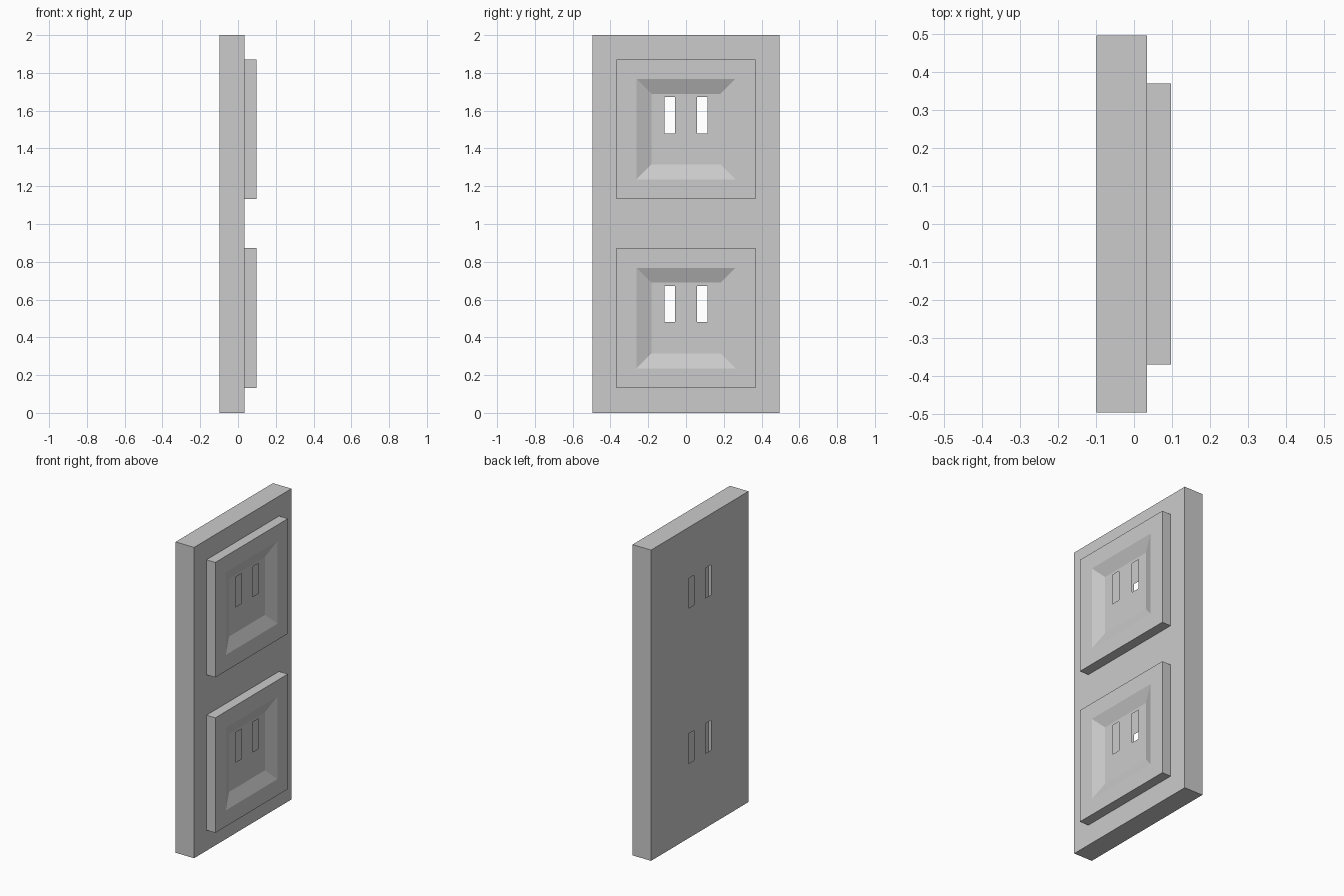
import bpy, bmesh

if "Cube" in bpy.data.objects:
    bpy.data.objects.remove(bpy.data.objects["Cube"])

SLOT_Y = (0.058, 0.115)          # slot edges either side of the centre
SLOT_Z = (0.48, 0.672)           # slot height within each 1-unit half
SLOTS = [(SLOT_Y[0], SLOT_Y[1]), (-SLOT_Y[1], -SLOT_Y[0])]


def pierced_sheet(bm, x, y0, y1, z0, z1, holes, front=True):
    """Flat sheet facing +x or -x, with rectangular holes left open."""
    ys = sorted({y0, y1, *[v for h in holes for v in h[:2]]})
    zs = sorted({z0, z1, *[v for h in holes for v in h[2:]]})
    for a, b in zip(ys, ys[1:]):
        for c, d in zip(zs, zs[1:]):
            my, mz = (a + b) / 2, (c + d) / 2
            if any(h[0] < my < h[1] and h[2] < mz < h[3] for h in holes):
                continue
            pts = [(x, a, c), (x, b, c), (x, b, d), (x, a, d)]
            bm.faces.new([bm.verts.new(p) for p in (pts if front else pts[::-1])])


def stepped_rings(bm, rings, cz):
    """Joins rectangular rings (x, half width, half height) into a band."""
    loops = [[bm.verts.new((x, sy * hy, cz + sz * hz))
              for sy, sz in ((-1, -1), (1, -1), (1, 1), (-1, 1))]
             for x, hy, hz in rings]
    for lo, hi in zip(loops, loops[1:]):
        for i in range(4):
            j = (i + 1) % 4
            bm.faces.new((lo[i], lo[j], hi[j], hi[i]))


def make_object(name, bm):
    bmesh.ops.remove_doubles(bm, verts=bm.verts, dist=1e-5)
    mesh = bpy.data.meshes.new(name)
    bm.to_mesh(mesh)
    bm.free()
    bpy.context.collection.objects.link(bpy.data.objects.new(name, mesh))


# Hollow wall plate: rim, pierced back, front open behind the sockets
bm = bmesh.new()
stepped_rings(bm, [(-0.098, 0.495, 1.0), (0.034, 0.495, 1.0)], 1.0)
pierced_sheet(bm, -0.098, -0.495, 0.495, 0, 2,
              [(a, b, SLOT_Z[0] + k, SLOT_Z[1] + k) for k in (0, 1) for a, b in SLOTS],
              front=False)
pierced_sheet(bm, 0.034, -0.495, 0.495, 0, 2,
              [(-0.369, 0.369, 0.132 + k, 0.872 + k) for k in (0, 1)])
make_object("wall_plate", bm)

# Raised sockets with a bevelled recess and two slots
for name, k in (("lower_socket", 0), ("upper_socket", 1)):
    bm = bmesh.new()
    stepped_rings(bm, [(0.034, 0.369, 0.37), (0.097, 0.369, 0.37),
                       (0.097, 0.262, 0.266), (0.064, 0.183, 0.187)], 0.502 + k)
    pierced_sheet(bm, 0.064, -0.183, 0.183, 0.315 + k, 0.689 + k,
                  [(a, b, SLOT_Z[0] + k, SLOT_Z[1] + k) for a, b in SLOTS])
    make_object(name, bm)
